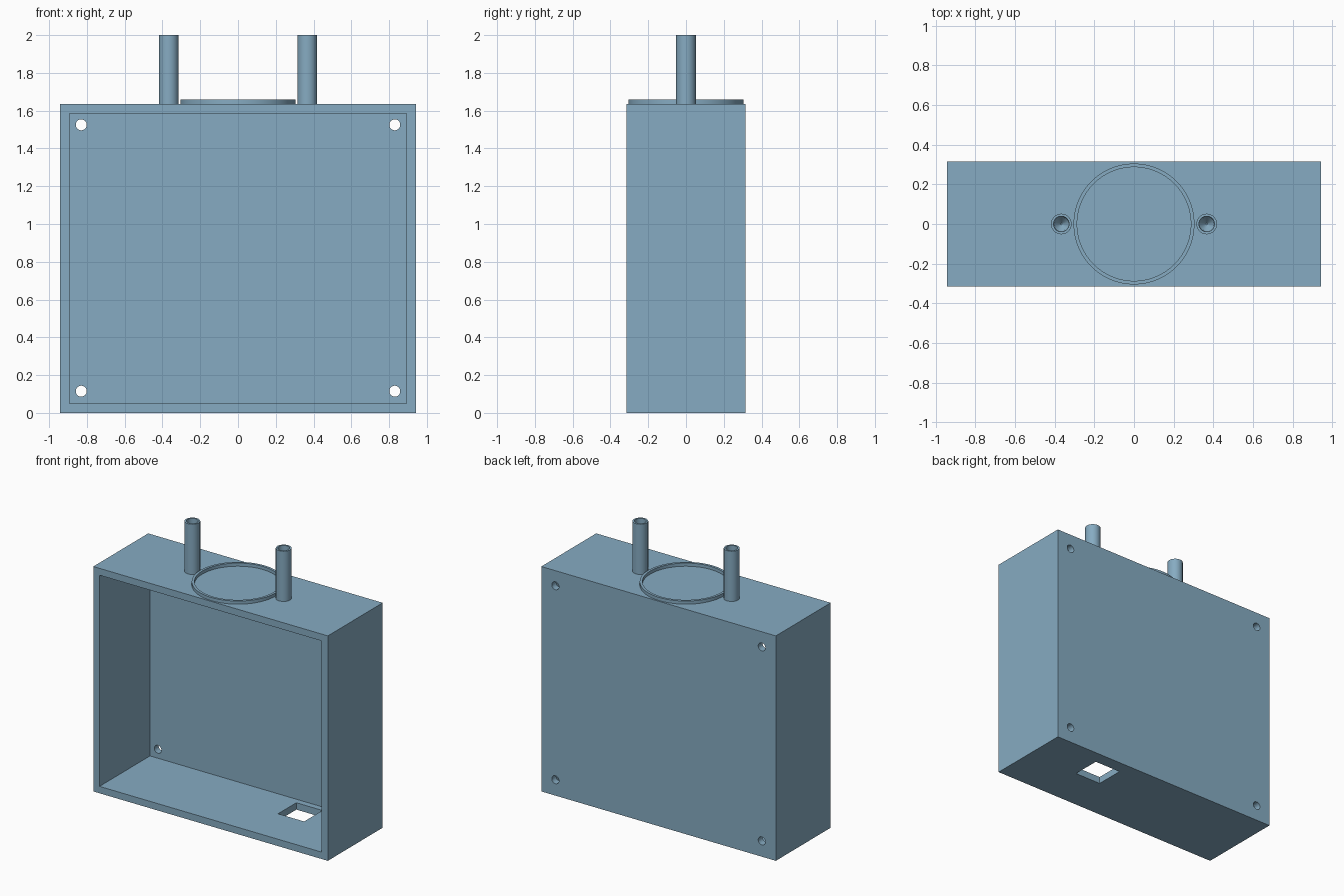
import bpy
import math

cube = bpy.data.objects.get("Cube")
if cube:
    bpy.data.objects.remove(cube, do_unlink=True)

paint = bpy.data.materials.new("steel_blue")
paint.use_nodes = True
colour = (0.24, 0.41, 0.54, 1)
paint.diffuse_color = colour
paint.node_tree.nodes["Principled BSDF"].inputs["Base Color"].default_value = colour

W, D, H, WALL = 0.943, 0.315, 1.635, 0.05   # half width, half depth, height, wall


def box(name, lo, hi):
    """Box between two opposite corners."""
    bpy.ops.mesh.primitive_cube_add(size=1, location=[(a + b) / 2 for a, b in zip(lo, hi)])
    ob = bpy.context.object
    ob.name = name
    ob.scale = [b - a for a, b in zip(lo, hi)]
    bpy.ops.object.transform_apply(location=False, rotation=False, scale=True)
    ob.data.materials.append(paint)
    return ob


def lathe(name, profile, x, segments, closed):
    """Spin an (r, z) profile about a vertical axis at x."""
    n = len(profile)
    verts = [(r * math.cos(t), r * math.sin(t), z)
             for t in (math.tau * i / segments for i in range(segments))
             for r, z in profile]
    faces = []
    for i in range(segments):
        a, b = i * n, (i + 1) % segments * n
        for j in range(n if closed else n - 1):
            k = (j + 1) % n
            faces.append((a + j, b + j, b + k, a + k))
    if not closed:
        faces.append([i * n + n - 1 for i in range(segments)])
    mesh = bpy.data.meshes.new(name)
    mesh.from_pydata(verts, [], faces)
    mesh.materials.append(paint)
    ob = bpy.data.objects.new(name, mesh)
    bpy.context.collection.objects.link(ob)
    ob.location.x = x
    bpy.ops.object.select_all(action="DESELECT")
    ob.select_set(True)
    bpy.context.view_layer.objects.active = ob
    bpy.ops.object.shade_smooth_by_angle(angle=math.radians(30))
    return ob


def cut(target, cutter):
    """Subtract a hidden cutter from the target."""
    mod = target.modifiers.new(cutter.name, "BOOLEAN")
    mod.operation = "DIFFERENCE"
    mod.solver = "EXACT"
    mod.object = cutter
    cutter.hide_render = True
    cutter.hide_set(True)
    cutter.display_type = "WIRE"


# Open-fronted case
case = box("case", (-W, -D, 0), (W, D, H))
cut(case, box("cavity_cutter", (-W + WALL, -D - 0.1, WALL), (W - WALL, D - WALL, H - WALL)))

# Square opening in the floor
cut(case, box("floor_opening_cutter", (0.315, 0.01, -0.1), (0.525, 0.22, 0.1)))

# Screw holes in the back wall corners
for x in (-0.83, 0.83):
    for z in (0.115, 1.525):
        bpy.ops.mesh.primitive_cylinder_add(vertices=32, radius=0.029, depth=0.2,
                                            location=(x, D, z), rotation=(math.pi / 2, 0, 0))
        bpy.context.object.name = "screw_hole_cutter"
        cut(case, bpy.context.object)

# Raised ring on the lid
lathe("top_ring", [(0.305, H), (0.305, 1.658), (0.287, 1.658), (0.287, H)], 0, 96, True)

# Two upright tubes with tapering blind bores
for side, x in (("right", -0.367), ("left", 0.367)):
    lathe(side + "_tube", [(0.052, H), (0.052, 2), (0.039, 2), (0.036, 1.72), (0.004, 1.68)],
          x, 40, False)
